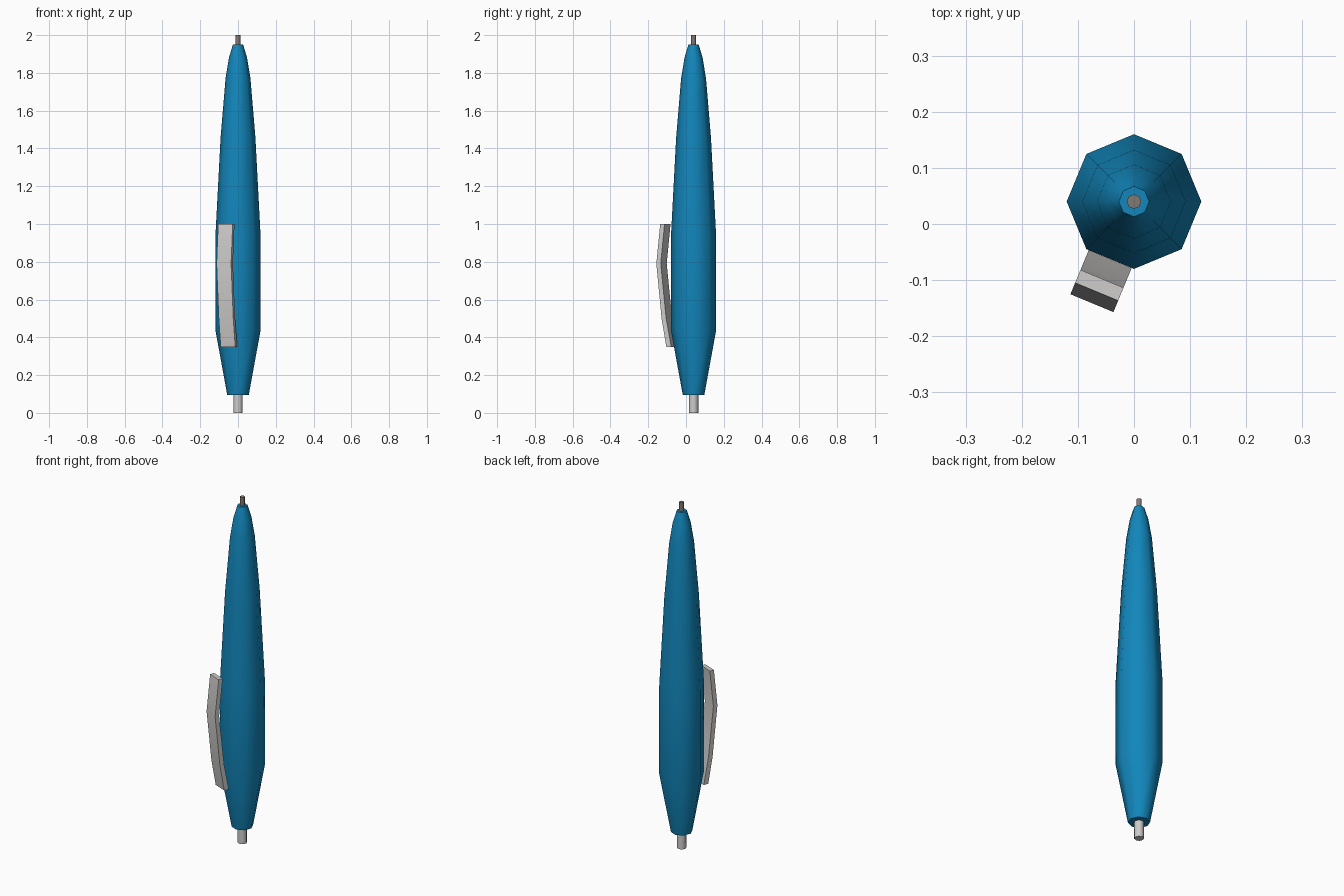
import bpy, bmesh, math
from mathutils import Vector

if "Cube" in bpy.data.objects:
    bpy.data.objects.remove(bpy.data.objects["Cube"])

AXIS_Y = 0.04   # the barrel sits slightly behind the origin
SIDES = 8


def material(name, rgb):
    m = bpy.data.materials.new(name)
    m.diffuse_color = (*rgb, 1)
    m.use_nodes = True
    m.node_tree.nodes["Principled BSDF"].inputs["Base Color"].default_value = m.diffuse_color
    return m


def finish(name, bm, mat, angle):
    bmesh.ops.recalc_face_normals(bm, faces=bm.faces)
    me = bpy.data.meshes.new(name)
    bm.to_mesh(me)
    bm.free()
    me.materials.append(mat)
    ob = bpy.data.objects.new(name, me)
    bpy.context.collection.objects.link(ob)
    bpy.ops.object.select_all(action='DESELECT')
    ob.select_set(True)
    bpy.context.view_layer.objects.active = ob
    bpy.ops.object.shade_smooth_by_angle(angle=math.radians(angle))
    return ob


def lathe(name, profile, mat):
    """Eight-sided turned solid from (radius, z) pairs, capped at both ends."""
    bm = bmesh.new()
    rings = []
    for r, z in profile:
        rings.append([bm.verts.new((r * math.cos(i * math.tau / SIDES),
                                    AXIS_Y + r * math.sin(i * math.tau / SIDES), z))
                      for i in range(SIDES)])
    for a, b in zip(rings, rings[1:]):
        for i in range(SIDES):
            j = (i + 1) % SIDES
            bm.faces.new((a[i], a[j], b[j], b[i]))
    bm.faces.new(rings[0][::-1])
    bm.faces.new(rings[-1])
    return finish(name, bm, mat, 50)


blue = material("blue plastic", (0.006, 0.24, 0.50))
silver = material("light grey metal", (0.62, 0.61, 0.60))
dark = material("dark grey metal", (0.23, 0.19, 0.17))

# Barrel
lathe("barrel", [(0.057, 0.095), (0.12, 0.44), (0.12, 0.93), (0.092, 1.46),
                 (0.066, 1.77), (0.048, 1.88), (0.027, 1.95)], blue)
# Push button below, writing tip above
lathe("push_button", [(0.025, 0), (0.025, 0.10)], silver)
lathe("writing_tip", [(0.013, 1.94), (0.013, 2.0)], dark)

# Clip: bent strip facing one flat of the barrel, rows of (inner, outer, z)
n = Vector((math.cos(math.radians(-112.5)), math.sin(math.radians(-112.5)), 0))
t = Vector((-n.y, n.x, 0))
bm = bmesh.new()
rows = []
for inner, outer, z in [(0.111, 0.139, 0.35), (0.140, 0.166, 0.50),
                        (0.171, 0.196, 0.79), (0.149, 0.174, 1.0)]:
    rows.append([bm.verts.new(Vector((0, AXIS_Y, z)) + n * d + t * s * 0.0415)
                 for d, s in ((inner, -1), (inner, 1), (outer, 1), (outer, -1))])
for a, b in zip(rows, rows[1:]):
    for i in range(4):
        j = (i + 1) % 4
        bm.faces.new((a[i], a[j], b[j], b[i]))
bm.faces.new(rows[0][::-1])
bm.faces.new(rows[-1])
finish("clip", bm, silver, 30)
